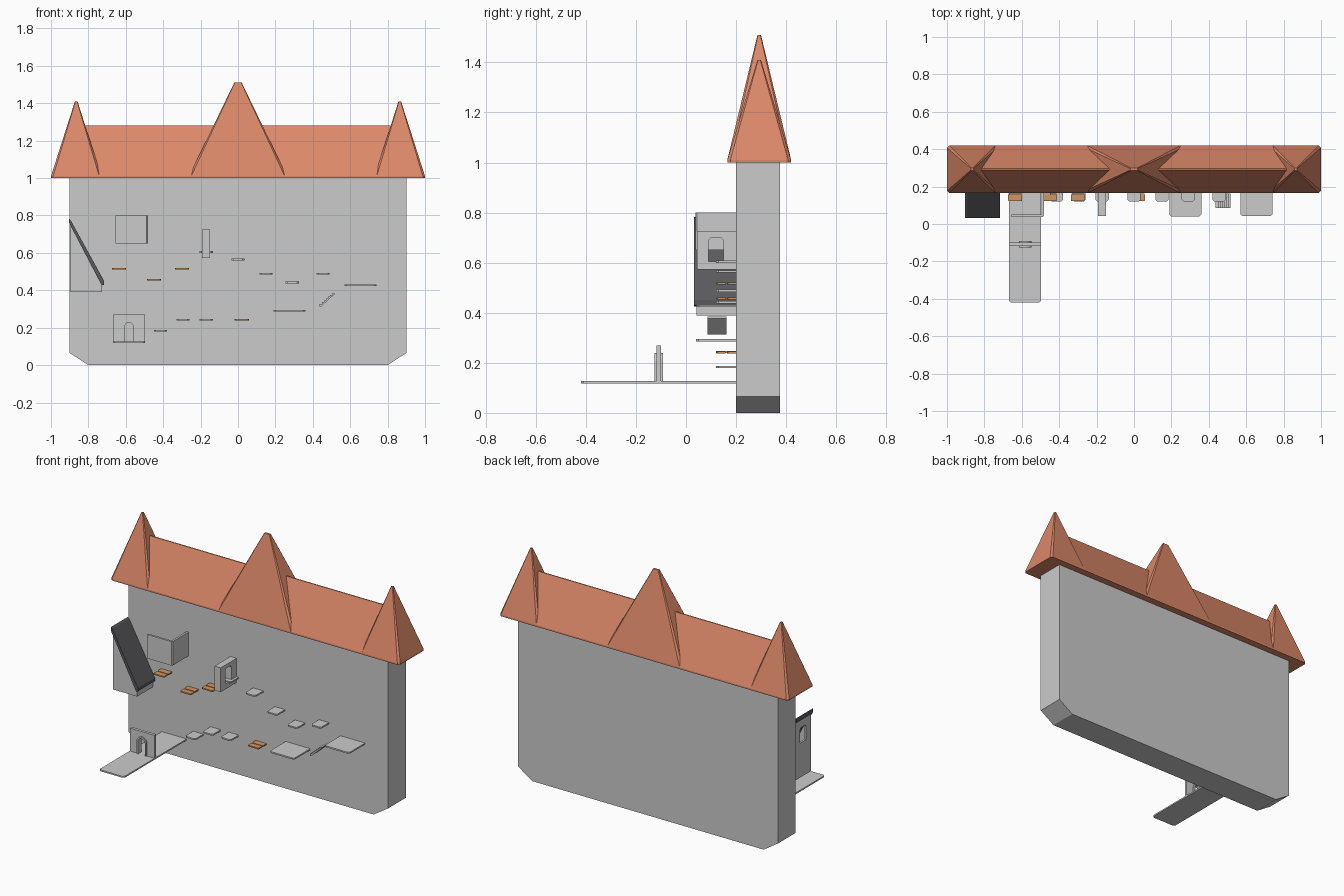
import bpy, bmesh
from math import pi, sin, cos

if "Cube" in bpy.data.objects:
    bpy.data.objects.remove(bpy.data.objects["Cube"])


def material(name, rgb):
    m = bpy.data.materials.new(name)
    m.diffuse_color = (*rgb, 1)
    m.use_nodes = True
    m.node_tree.nodes["Principled BSDF"].inputs["Base Color"].default_value = m.diffuse_color
    return m


TILE = material("roof_tile", (0.72, 0.25, 0.14))
WOOD = material("wood", (0.65, 0.30, 0.12))
SLATE = material("slate", (0.10, 0.10, 0.11))
ROT = {"xy": (0, 0, 0), "xz": (pi / 2, 0, 0), "yz": (pi / 2, 0, pi / 2)}


def add(name, mesh, mat=None):
    ob = bpy.data.objects.new(name, mesh)
    bpy.context.collection.objects.link(ob)
    if mat:
        mesh.materials.append(mat)
    return ob


def plate(name, plane, loops, a, b, mat=None):
    """Filled outline (first loop) with holes, extruded from a to b."""
    cu = bpy.data.curves.new(name, "CURVE")
    cu.dimensions = "2D"
    cu.fill_mode = "BOTH"
    cu.extrude = (b - a) / 2
    for loop in loops:
        s = cu.splines.new("POLY")
        s.points.add(len(loop) - 1)
        for p, (u, v) in zip(s.points, loop):
            p.co = (u, v, 0, 1)
        s.use_cyclic_u = True
    tmp = bpy.data.objects.new("tmp", cu)
    bpy.context.collection.objects.link(tmp)
    bpy.context.view_layer.update()
    mesh = bpy.data.meshes.new_from_object(tmp)
    bpy.data.objects.remove(tmp)
    bm = bmesh.new()
    bm.from_mesh(mesh)
    bmesh.ops.remove_doubles(bm, verts=bm.verts, dist=1e-5)
    bmesh.ops.recalc_face_normals(bm, faces=bm.faces)
    for f in bm.faces:
        f.smooth = False
    bm.to_mesh(mesh)
    bm.free()
    ob = add(name, mesh, mat)
    ob.rotation_euler = ROT[plane]
    m = (a + b) / 2
    ob.location = {"xy": (0, 0, m), "xz": (0, m, 0), "yz": (m, 0, 0)}[plane]
    return ob


def rect(u0, u1, v0, v1):
    return [(u0, v0), (u1, v0), (u1, v1), (u0, v1)]


def arch(c, r, z0, top, n=10):
    """Open-bottomed arch from left foot to right foot."""
    s = top - r
    return [(c - r, z0)] + [(c - r * cos(pi * i / n), s + r * sin(pi * i / n))
                            for i in range(n + 1)] + [(c + r, z0)]


def shelf(name, x, w, z, y0, t=0.009, mat=None, y1=0.2, c=0.01):
    """Ledge with clipped front corners."""
    h = w / 2
    pts = [(x - h, y1), (x - h, y0 + c), (x - h + c, y0),
           (x + h - c, y0), (x + h, y0 + c), (x + h, y1)]
    return plate(name, "xy", [pts], z - t / 2, z + t / 2, mat)


def spire(name, cx, hx, top_hx, height, ch=0.012):
    """Steep pyramid with narrow clipped corners and a short eave."""
    cy, hy = 0.2925, 0.1275

    def ring(h, k, c, z):
        return [(cx + u, cy + v, z) for u, v in
                [(-h + c, -k), (h - c, -k), (h, -k + c), (h, k - c),
                 (h - c, k), (-h + c, k), (-h, k - c), (-h, -k + c)]]
    bm = bmesh.new()
    rings = [[bm.verts.new(p) for p in r] for r in
             (ring(hx, hy, ch, 1.0), ring(hx, hy, ch, 1.01),
              ring(top_hx, 0.007, 0.003, height))]
    for lo, hi in zip(rings, rings[1:]):
        for i in range(8):
            j = (i + 1) % 8
            bm.faces.new((lo[i], lo[j], hi[j], hi[i]))
    bm.faces.new(rings[0][::-1])
    bm.faces.new(rings[-1])
    mesh = bpy.data.meshes.new(name)
    bm.to_mesh(mesh)
    bm.free()
    add(name, mesh, TILE)


# Main wall slab with clipped lower corners
plate("wall", "xz", [[(-0.8, 0), (0.8, 0), (0.9, 0.065), (0.9, 1.0),
                      (-0.9, 1.0), (-0.9, 0.065)]], 0.2, 0.375)

# Roof and three spires
plate("main_roof", "yz", [[(0.165, 1.0), (0.42, 1.0), (0.42, 1.01), (0.296, 1.28),
                           (0.289, 1.28), (0.165, 1.01)]], -0.86, 0.86, TILE)
spire("centre_spire", 0, 0.262, 0.02, 1.51)
for side, s in (("left", -1), ("right", 1)):
    spire(side + "_spire", s * 0.865, 0.135, 0.007, 1.41)

# Small stone ledges
for i, (x, z) in enumerate([(-0.295, 0.243), (-0.17, 0.243), (-0.415, 0.183),
                            (0, 0.565), (0.15, 0.488), (0.29, 0.442),
                            (0.455, 0.488), (-0.17, 0.605)]):
    shelf(f"stone_ledge_{i}", x, 0.07, z, 0.12)

# Wooden ledges, two boards each
for i, (x, z) in enumerate([(-0.635, 0.516), (-0.45, 0.456),
                            (-0.30, 0.516), (0.02, 0.242)]):
    shelf(f"wood_ledge_front_{i}", x, 0.075, z, 0.122, 0.008, WOOD, 0.157, 0.004)
    shelf(f"wood_ledge_back_{i}", x, 0.075, z, 0.163, 0.008, WOOD, 0.2, 0.004)

# Large landings and the stair between them
shelf("lower_landing", 0.275, 0.17, 0.29, 0.04)
shelf("upper_landing", 0.655, 0.17, 0.427, 0.042)
N = 7
steps = [(0.437, 0.315)]
for i in range(N):
    x, z = 0.437 + i * 0.0112, 0.327 + i * 0.0097
    steps += [(x, z), (x + 0.0112, z)]
steps = steps[1:] + [(0.515, 0.378), (0.445, 0.314), (0.437, 0.314)]
plate("stair", "xz", [steps], 0.086, 0.162)

# Bridge and gate
shelf("bridge", -0.582, 0.172, 0.122, -0.42)
hole = arch(-0.582, 0.024, 0.125, 0.228)
plate("gate_wall", "xz", [[(-0.667, 0.125)] + hole +
                          [(-0.497, 0.125), (-0.497, 0.27), (-0.667, 0.27)]],
      -0.117, -0.099)
plate("gate_arch_trim", "xz", [arch(-0.582, 0.034, 0.125, 0.239) + hole[::-1]],
      -0.125, -0.091)

# Open corner screen
plate("corner_screen", "xy", [[(-0.655, 0.037), (-0.488, 0.037), (-0.482, 0.043),
                               (-0.482, 0.2), (-0.495, 0.2), (-0.495, 0.05),
                               (-0.655, 0.05)]], 0.65, 0.80)

# Standing window frame
window = arch(0.12, 0.03, 0.605, 0.7)
window = rect(0.09, 0.15, 0.605, 0.692)
window[2:] = [(0.15, 0.69), (0.14, 0.7), (0.10, 0.7), (0.09, 0.69)]
plate("window_frame", "yz", [rect(0.043, 0.2, 0.572, 0.724), window], -0.192, -0.15)

# Lean-to: front, window side, low side and slanted roof
plate("lean_to_front", "xz", [[(-0.895, 0.39), (-0.728, 0.39), (-0.728, 0.435),
                               (-0.895, 0.76)]], 0.042, 0.055)
plate("lean_to_window_side", "yz", [rect(0.055, 0.2, 0.39, 0.75), window],
      -0.895, -0.882)
plate("lean_to_low_side", "yz", [rect(0.055, 0.2, 0.39, 0.435)], -0.741, -0.728)
plate("lean_to_roof", "xz", [[(-0.903, 0.76), (-0.728, 0.425), (-0.716, 0.43),
                              (-0.716, 0.45), (-0.893, 0.772), (-0.903, 0.782)]],
      0.032, 0.2, SLATE)
